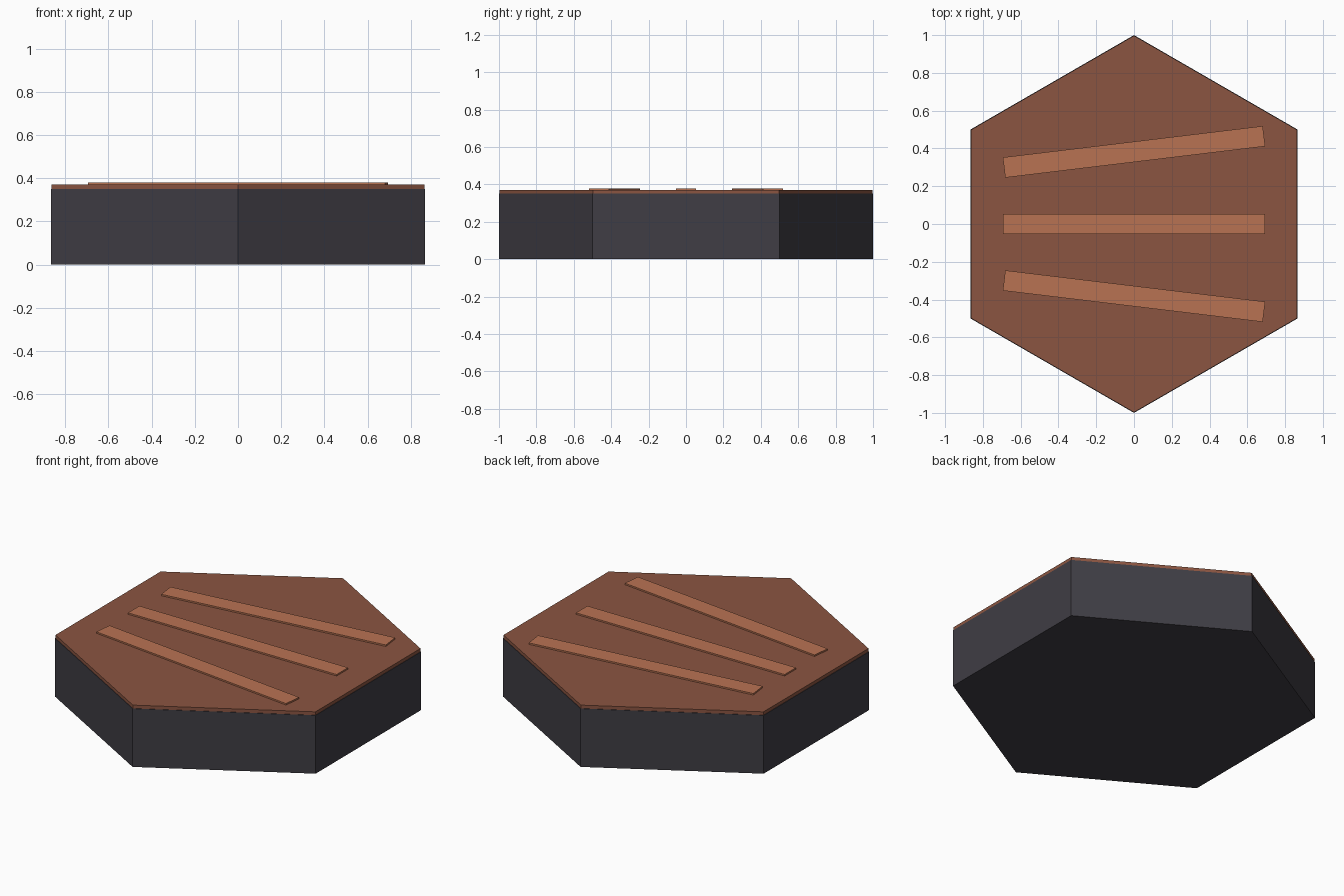
import bpy, math

if "Cube" in bpy.data.objects:
    bpy.data.objects.remove(bpy.data.objects["Cube"])


def material(name, rgb):
    m = bpy.data.materials.new(name)
    m.diffuse_color = (*rgb, 1.0)
    m.use_nodes = True
    m.node_tree.nodes["Principled BSDF"].inputs["Base Color"].default_value = m.diffuse_color
    return m


dark_grey = material("dark grey", (0.050, 0.047, 0.058))
brown = material("brown", (0.258, 0.091, 0.053))
light_brown = material("light brown", (0.485, 0.171, 0.086))


def hexagon(name, radius, z0, z1, mat):
    # corners point along y
    bpy.ops.mesh.primitive_cylinder_add(vertices=6, radius=radius, depth=z1 - z0,
                                        location=(0, 0, (z0 + z1) / 2))
    ob = bpy.context.object
    ob.name = name
    ob.data.materials.append(mat)


def strip(name, y, angle):
    bpy.ops.mesh.primitive_cube_add(size=1, location=(0, y, 0.3745),
                                    rotation=(0, 0, angle))
    ob = bpy.context.object
    ob.name = name
    ob.scale = (1.386, 0.108, 0.009)
    ob.data.materials.append(light_brown)


# Tile body and thin soil layer on top
hexagon("tile_base", 1.0, 0.0, 0.35, dark_grey)
hexagon("soil_layer", 0.997, 0.35, 0.37, brown)

# Three fanned furrow strips
for name, side in (("front_furrow", -1), ("middle_furrow", 0), ("back_furrow", 1)):
    strip(name, side * 0.382, side * 0.12)
